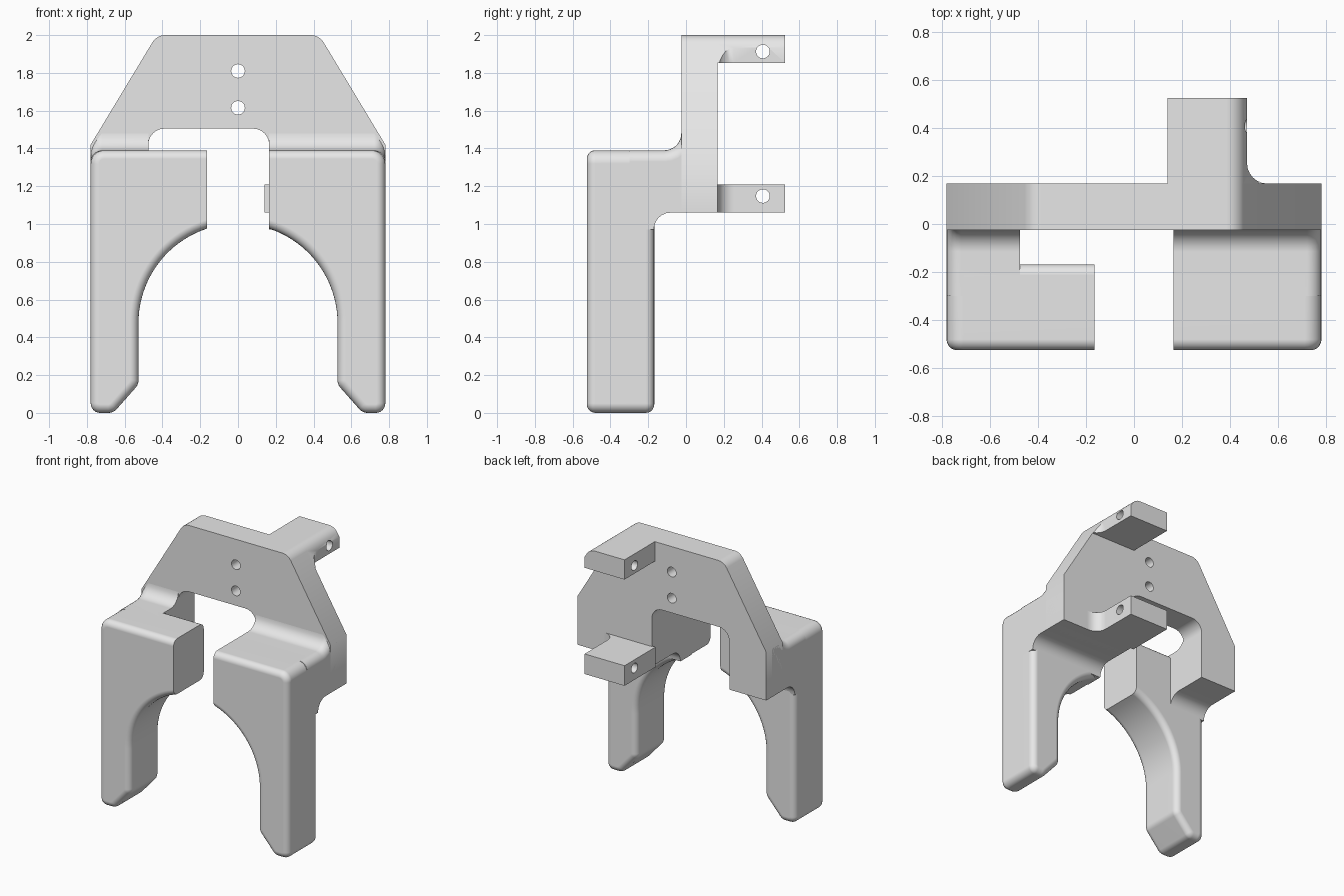
import bpy, bmesh
from math import cos, sin, pi, radians, tan
from mathutils import Vector

if "Cube" in bpy.data.objects:
    bpy.data.objects.remove(bpy.data.objects["Cube"])

grey = bpy.data.materials.new("light_grey")
grey.use_nodes = True
grey.diffuse_color = (0.8, 0.8, 0.8, 1)
grey.node_tree.nodes["Principled BSDF"].inputs["Base Color"].default_value = (0.8, 0.8, 0.8, 1)


def rounded(corners, steps=6):
    """Outline from (a, b) or (a, b, radius) corners, with filleted corners."""
    out = []
    for i, c in enumerate(corners):
        p = Vector(c[:2])
        if len(c) < 3:
            out.append(p)
            continue
        u = (Vector(corners[i - 1][:2]) - p).normalized()
        v = (Vector(corners[(i + 1) % len(corners)][:2]) - p).normalized()
        half = u.angle(v) / 2
        start = p + u * (c[2] / tan(half))
        centre = p + (u + v).normalized() * (c[2] / sin(half))
        ex = (start - centre).normalized()
        ey = -u
        sweep = pi - 2 * half
        for k in range(steps + 1):
            t = sweep * k / steps
            out.append(centre + c[2] * (ex * cos(t) + ey * sin(t)))
    return out


def solid(name, outline, axis, lo, hi, bevel=0, pick=None):
    """Extrude an outline along an axis and optionally round picked cap edges."""
    place = {"x": lambda p, t: (t, p[0], p[1]),
             "y": lambda p, t: (p[0], t, p[1]),
             "z": lambda p, t: (p[0], p[1], t)}[axis]
    bm = bmesh.new()
    rings = [[bm.verts.new(place(p, t)) for p in outline] for t in (lo, hi)]
    n = len(outline)
    for ring in rings:
        bm.faces.new(ring)
    for i in range(n):
        j = (i + 1) % n
        bm.faces.new((rings[0][i], rings[0][j], rings[1][j], rings[1][i]))
    bmesh.ops.recalc_face_normals(bm, faces=bm.faces)
    if bevel:
        edges = [e for e in bm.edges if pick(e.verts[0].co, e.verts[1].co)]
        bmesh.ops.bevel(bm, geom=edges, offset=bevel, offset_type="OFFSET", segments=5,
                        profile=0.5, affect="EDGES", clamp_overlap=False)
        bmesh.ops.recalc_face_normals(bm, faces=bm.faces)
    mesh = bpy.data.meshes.new(name)
    bm.to_mesh(mesh)
    bm.free()
    mesh.materials.append(grey)
    ob = bpy.data.objects.new(name, mesh)
    bpy.context.collection.objects.link(ob)
    return ob


def activate(ob):
    bpy.ops.object.select_all(action="DESELECT")
    ob.select_set(True)
    bpy.context.view_layer.objects.active = ob


def cut(ob, cutter, operation="DIFFERENCE"):
    activate(ob)
    mod = ob.modifiers.new("cut", "BOOLEAN")
    mod.operation, mod.solver, mod.object = operation, "EXACT", cutter
    bpy.ops.object.modifier_apply(modifier=mod.name)
    bpy.data.objects.remove(cutter)


def drill(ob, axis, a, b):
    ring = [(a + 0.036 * cos(2 * pi * k / 32), b + 0.036 * sin(2 * pi * k / 32)) for k in range(32)]
    cut(ob, solid("drill", ring, axis, -0.9, 0.9))


def trim(ob):
    """Clip a part to the sloping shoulders of the plate."""
    shoulders = rounded([(-0.9, 0), (-0.9, 1.221), (-0.43, 2, 0.08),
                         (0.43, 2, 0.08), (0.9, 1.221), (0.9, 0)])
    cut(ob, solid("trimmer", shoulders, "y", -1, 1), "INTERSECT")


def same(a, b):
    return abs(a - b) < 1e-4


parts = []

# Upright plate with an off-centre notch and two holes
plate = solid("back_plate", rounded([
    (-0.78, 1.06), (-0.78, 1.42), (-0.43, 2, 0.08), (0.43, 2, 0.08), (0.78, 1.42), (0.78, 1.06),
    (0.165, 1.06), (0.165, 1.505, 0.085), (-0.475, 1.505, 0.085), (-0.475, 1.06)]),
    "y", -0.025, 0.168)
for z in (1.615, 1.81):
    drill(plate, "y", 0, z)
parts.append(plate)

# Two legs with a curved inner side and a chamfered foot
arch = [(0.527 * cos(radians(71.75 * k / 20)), 0.475 + 0.527 * sin(radians(71.75 * k / 20)))
        for k in range(21)]
leg_outline = rounded([(0.165, 1.39), (0.78, 1.39, 0.07), (0.78, 0, 0.05), (0.66, 0, 0.06),
                       (0.527, 0.15, 0.06)] + arch)


def leg_rim(a, b):
    inner = abs(abs(a.x) - 0.165) < 2e-3 and abs(abs(b.x) - 0.165) < 2e-3
    return same(a.y, b.y) and not inner


for side, name in ((1, "left_leg"), (-1, "right_leg")):
    outline = [(side * p[0], p[1]) for p in leg_outline]
    parts.append(solid(name, outline, "y", -0.525, -0.168, 0.045, leg_rim))

# Filleted bridges joining the legs to the plate
bridge_outline = rounded([(-0.3, 0.97), (-0.17, 0.97), (-0.17, 1.06, 0.088), (0.1, 1.06),
                          (0.1, 1.485), (-0.025, 1.485), (-0.025, 1.39, 0.09), (-0.3, 1.39)])


def bridge_rim(a, b):
    end = same(a.y, b.y) and (same(a.y, -0.3) or same(a.y, 0.1))
    return same(abs(a.x), 0.78) and same(abs(b.x), 0.78) and not end and max(a.z, b.z) > 1.3


for name, lo, hi in (("left_bridge", 0.165, 0.78), ("right_bridge", -0.78, -0.475)):
    bridge = solid(name, bridge_outline, "x", lo, hi, 0.06, bridge_rim)
    trim(bridge)
    parts.append(bridge)

# Two drilled hinge arms at the back
arm_outline = rounded([(0.14, 0.16), (0.57, 0.16), (0.57, 0.168), (0.47, 0.168, 0.085),
                       (0.47, 0.525), (0.14, 0.525)])
for name, lo, hi, hole in (("upper_arm", 1.853, 2.05, 1.913), ("lower_arm", 1.06, 1.21, 1.148)):
    arm = solid(name, arm_outline, "z", lo, hi)
    trim(arm)
    drill(arm, "x", 0.407, hole)
    parts.append(arm)

# Smooth rounded areas, keep hard edges crisp
for ob in parts:
    activate(ob)
    bpy.ops.object.shade_smooth_by_angle(angle=radians(32))
    normals = ob.modifiers.new("flat_faces", "WEIGHTED_NORMAL")
    normals.keep_sharp = True
